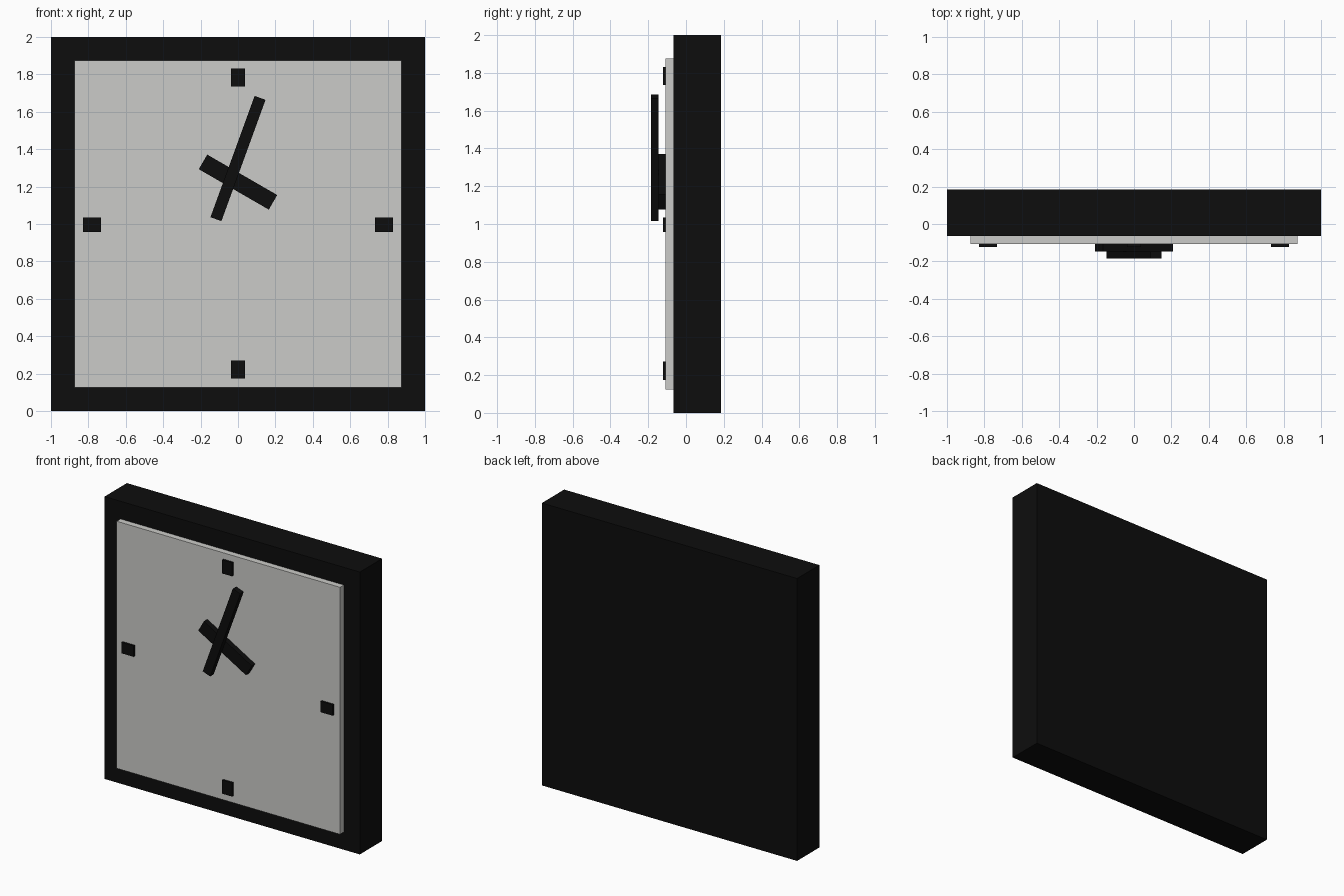
import bpy, bmesh, math
from mathutils import Matrix

if "Cube" in bpy.data.objects:
    bpy.data.objects.remove(bpy.data.objects["Cube"])


def material(name, rgb):
    m = bpy.data.materials.new(name)
    m.diffuse_color = (*rgb, 1)
    m.use_nodes = True
    m.node_tree.nodes["Principled BSDF"].inputs["Base Color"].default_value = m.diffuse_color
    return m


black = material("black", (0.004, 0.004, 0.004))
pale = material("pale grey", (0.6, 0.6, 0.58))


def box(name, x, z, width, height, front, back, mat, tilt=0):
    """Flat box centred at x, z, spanning front..back in y, tilted clockwise in degrees."""
    bm = bmesh.new()
    bmesh.ops.create_cube(bm, size=1)
    bmesh.ops.scale(bm, vec=(width, back - front, height), verts=bm.verts)
    bm.transform(Matrix.Rotation(math.radians(tilt), 4, 'Y'))
    me = bpy.data.meshes.new(name)
    bm.to_mesh(me)
    bm.free()
    me.materials.append(mat)
    ob = bpy.data.objects.new(name, me)
    ob.location = (x, (front + back) / 2, z)
    bpy.context.collection.objects.link(ob)
    return ob


# Case and dial
box("clock_case", 0, 1, 2, 2, -0.065, 0.185, black)
box("dial", 0, 1, 1.75, 1.75, -0.108, -0.065, pale)

# Quarter-hour markers
for s, side, end in ((-1, "left", "bottom"), (1, "right", "top")):
    box("marker_" + side, 0.78 * s, 0.997, 0.096, 0.077, -0.123, -0.108, black)
    box("marker_" + end, 0, 1.003 + 0.78 * s, 0.077, 0.096, -0.123, -0.108, black)

# Hands
box("hour_hand", 0, 1.224, 0.432, 0.09, -0.146, -0.108, black, tilt=30)
box("minute_hand", 0, 1.35, 0.062, 0.69, -0.185, -0.146, black, tilt=20)
